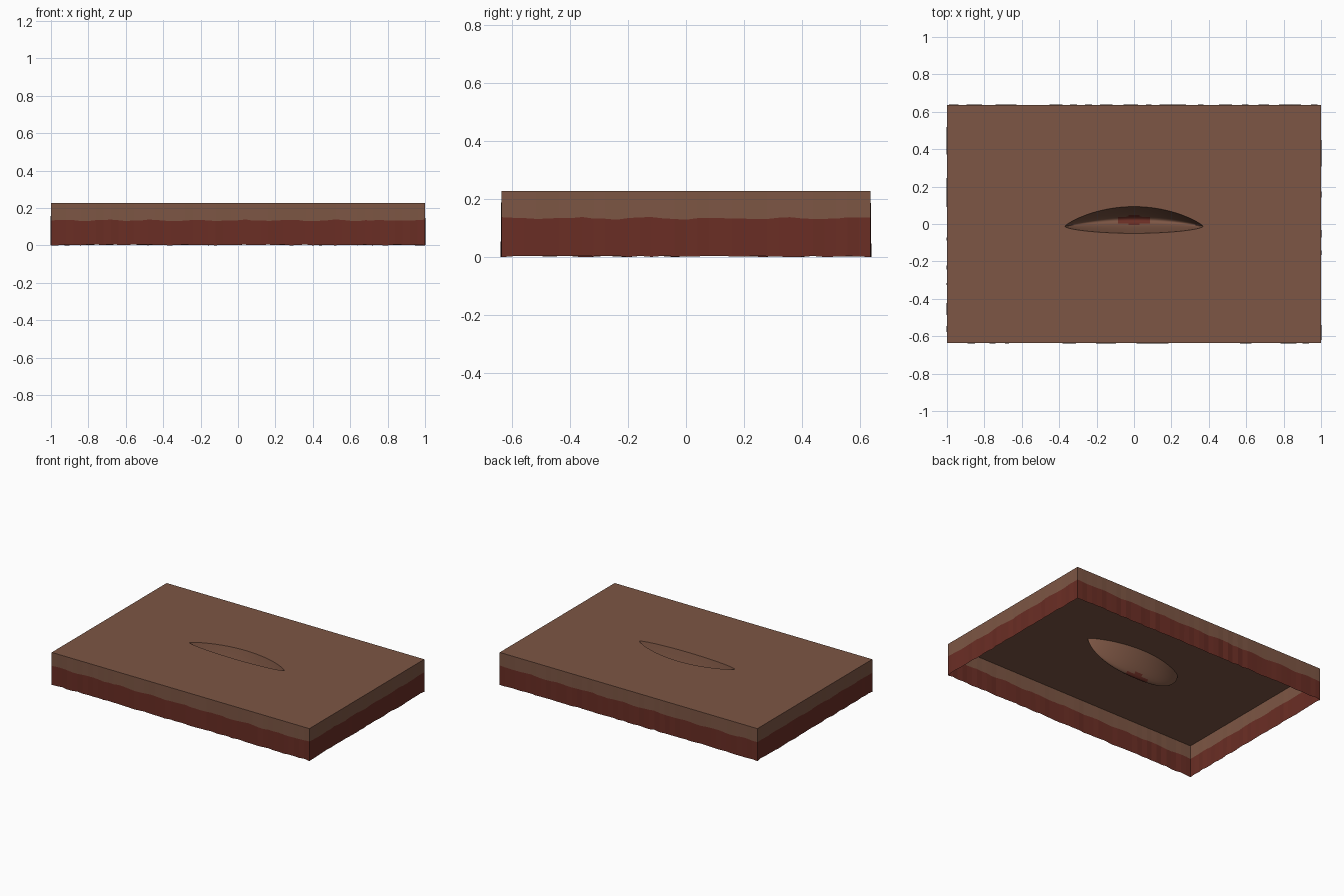
import bpy
import bmesh
import math
import random

random.seed(4)
cube = bpy.data.objects.get("Cube")
if cube:
    bpy.data.objects.remove(cube)

HALF_X, HALF_Y, TOP = 1.0, 0.637, 0.228
CUT_HALF, CUT_DEPTH, CUT_Y = 0.37, 0.17, -0.012


def material(name, colour):
    mat = bpy.data.materials.new(name)
    mat.use_nodes = True
    mat.diffuse_color = (*colour, 1)
    mat.node_tree.nodes["Principled BSDF"].inputs["Base Color"].default_value = (*colour, 1)
    return mat


MATERIALS = [material("skin brown", (0.205, 0.093, 0.058)),
             material("flesh red", (0.145, 0.027, 0.018))]


def finish(bm, name):
    bmesh.ops.remove_doubles(bm, verts=bm.verts, dist=0.0001)
    mesh = bpy.data.meshes.new(name)
    bm.to_mesh(mesh)
    bm.free()
    for mat in MATERIALS:
        mesh.materials.append(mat)
    obj = bpy.data.objects.new(name, mesh)
    bpy.context.collection.objects.link(obj)
    return obj


def loft(bm, rows, colour_rule=lambda centre: 0):
    """Join neighbouring rows of points with faces."""
    grid = [[bm.verts.new(p) for p in row] for row in rows]
    for a, b in zip(grid, grid[1:]):
        for i in range(len(a) - 1):
            face = bm.faces.new((a[i], b[i], b[i + 1], a[i + 1]))
            face.material_index = colour_rule(face.calc_center_median())


def cut_edges(u):
    """Front and back lip of the cut at u in -1..1."""
    front = CUT_Y - 0.038 * (1 - u * u) ** 0.6
    back = CUT_Y + 0.105 * (1 - u * u) ** 0.85
    return front, back


STEPS = 40
us = [-math.cos(math.pi * i / STEPS) for i in range(STEPS + 1)]

# Top sheet, left open around the cut
bm = bmesh.new()
front_rows, back_rows = [], []
for u in us:
    x = u * CUT_HALF
    front, back = cut_edges(u)
    front_rows.append([(x, -HALF_Y, TOP), (x, front, TOP)])
    back_rows.append([(x, back, TOP), (x, HALF_Y, TOP)])
loft(bm, front_rows)
loft(bm, back_rows)
for side in (-1, 1):
    ends = [(side * x, y, TOP) for x, y in
            ((CUT_HALF, -HALF_Y), (HALF_X, -HALF_Y), (HALF_X, HALF_Y),
             (CUT_HALF, HALF_Y), (CUT_HALF, CUT_Y))]
    bm.faces.new([bm.verts.new(p) for p in ends[::side]])
finish(bm, "top_skin")

# Pocket of the cut, hanging below the top sheet
bm = bmesh.new()
rows = []
for u in us:
    front, back = cut_edges(u)
    depth = CUT_DEPTH * max(0, 1 - abs(u) ** 2.4) ** 0.6
    row = []
    for j in range(17):
        t = j / 8 - 1
        y = (front + back) / 2 + t * (back - front) / 2
        row.append((u * CUT_HALF, y, TOP - depth * (1 - abs(t) ** 1.8)))
    rows.append(row)
loft(bm, rows, lambda c: int(abs(c.x) < 0.08 and c.z < TOP - CUT_DEPTH * 0.87))
pocket = finish(bm, "cut_pocket")
for poly in pocket.data.polygons:
    poly.use_smooth = True

# Side walls: brown skin over red flesh with an uneven border and lower rim
corners = [(-HALF_X, -HALF_Y), (HALF_X, -HALF_Y), (HALF_X, HALF_Y), (-HALF_X, HALF_Y)]
rows = []
for k, (ax, ay) in enumerate(corners):
    bx, by = corners[(k + 1) % 4]
    length = math.hypot(bx - ax, by - ay)
    nx, ny = (by - ay) / length, (ax - bx) / length
    count = round(length / 0.04)
    for i in range(count):
        f = i / count
        x, y = ax + (bx - ax) * f, ay + (by - ay) * f
        out = random.uniform(-0.003, 0.003) if i else 0
        border = 0.134 + 0.003 * math.sin(f * length * 26 + k) + random.uniform(-0.002, 0.002)
        rim = random.uniform(0, 0.005) if i else 0
        rows.append([(x + nx * out, y + ny * out, rim),
                     (x + nx * out / 2, y + ny * out / 2, border),
                     (x, y, TOP)])
rows.append(rows[0])
bm = bmesh.new()
loft(bm, rows, lambda c: int(c.z < 0.1))
finish(bm, "side_walls")
